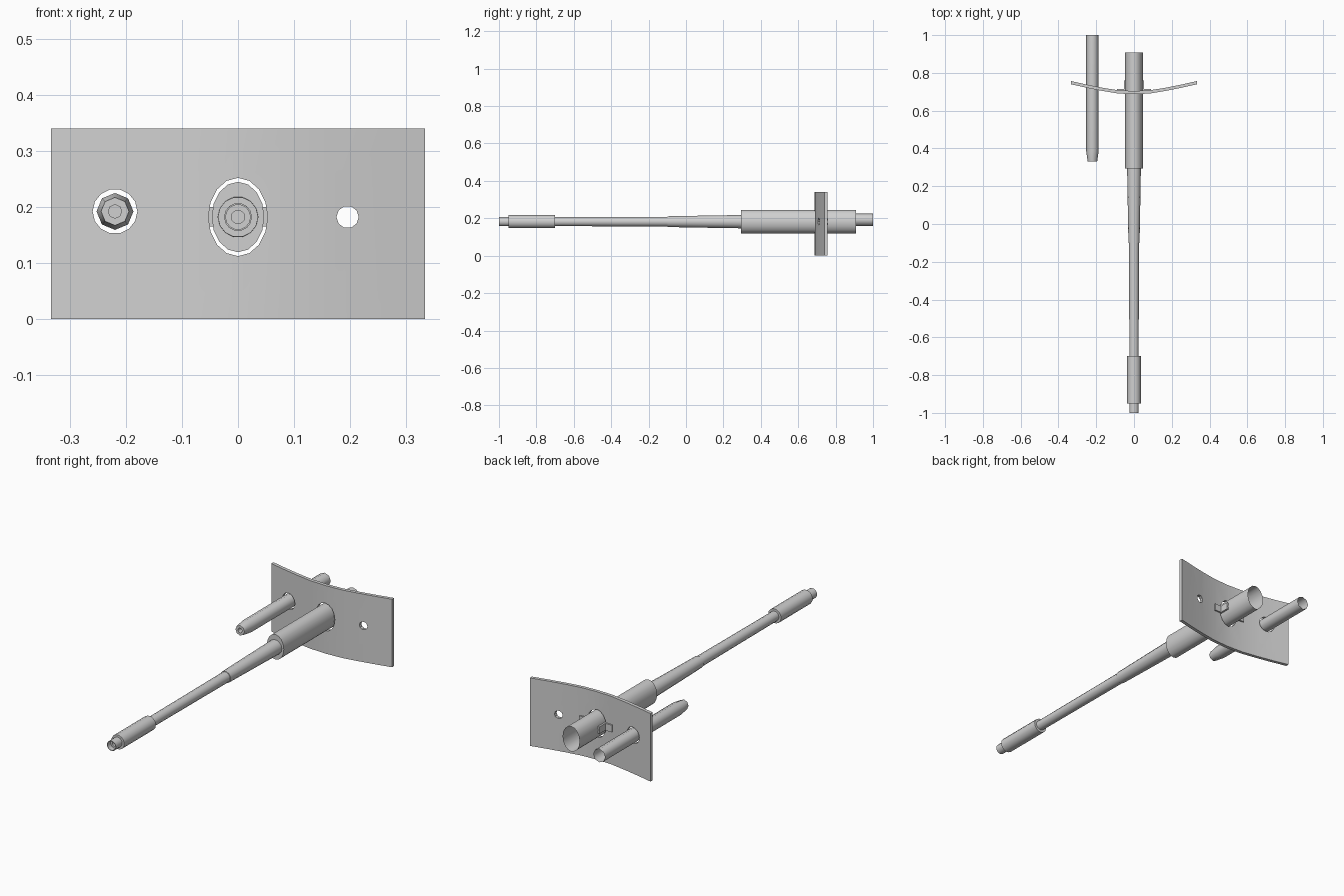
import bpy, bmesh, math

if "Cube" in bpy.data.objects:
    bpy.data.objects.remove(bpy.data.objects["Cube"])

grey = bpy.data.materials.new("light_steel_grey")
grey.diffuse_color = (0.63, 0.63, 0.63, 1)
grey.use_nodes = True
grey.node_tree.nodes["Principled BSDF"].inputs["Base Color"].default_value = grey.diffuse_color


def smooth(ob, angle):
    bpy.ops.object.select_all(action='DESELECT')
    ob.select_set(True)
    bpy.context.view_layer.objects.active = ob
    bpy.ops.object.shade_smooth_by_angle(angle=math.radians(angle))


def finish(name, bm, angle=35):
    bmesh.ops.recalc_face_normals(bm, faces=bm.faces)
    me = bpy.data.meshes.new(name)
    bm.to_mesh(me)
    bm.free()
    me.materials.append(grey)
    ob = bpy.data.objects.new(name, me)
    bpy.context.collection.objects.link(ob)
    smooth(ob, angle)
    return ob


def lathe(name, x, z, profile, sides, caps=(True, False), angle=35):
    """Tube along y; each profile point is (y, half width, half height)."""
    bm = bmesh.new()
    rings = []
    for y, rx, rz in profile:
        rings.append([bm.verts.new((x + rx * math.cos(2 * math.pi * i / sides), y,
                                    z + rz * math.sin(2 * math.pi * i / sides)))
                      for i in range(sides)])
    for a, b in zip(rings, rings[1:]):
        for i in range(sides):
            j = (i + 1) % sides
            bm.faces.new((a[i], a[j], b[j], b[i]))
    for ring, cap in zip((rings[0], rings[-1]), caps):
        if cap:
            bm.faces.new(ring)
    return finish(name, bm, angle)


def box(name, x0, x1, y0, y1, z0, z1):
    bm = bmesh.new()
    bmesh.ops.create_cube(bm, size=1)
    for v in bm.verts:
        v.co = ((x0 + x1) / 2 + v.co.x * (x1 - x0), (y0 + y1) / 2 + v.co.y * (y1 - y0),
                (z0 + z1) / 2 + v.co.z * (z1 - z0))
    return finish(name, bm)


GUN_Z = 0.182

# curved shield plate: bowed strip, extruded upward
half = [(0, 0.687), (0.085, 0.691), (0.17, 0.705), (0.25, 0.721), (0.334, 0.740)]
curve = [(-x, y) for x, y in half[:0:-1]] + half
outline = curve + [(x, y + 0.017) for x, y in reversed(curve)]
n, m = len(curve), len(outline)
bm = bmesh.new()
low = [bm.verts.new((x, y, 0)) for x, y in outline]
high = [bm.verts.new((x, y, 0.34)) for x, y in outline]
for i in range(m):
    j = (i + 1) % m
    bm.faces.new((low[i], low[j], high[j], high[i]))
for layer in (low, high):
    for i in range(n - 1):
        bm.faces.new((layer[i], layer[i + 1], layer[m - 2 - i], layer[m - 1 - i]))
plate = finish("shield_plate", bm)

# gun slot, side gun port and sight hole cut through the plate
for cx, cz, rx, rz, sides in ((0, GUN_Z, 0.053, 0.07, 16),
                              (-0.22, 0.192, 0.04, 0.04, 14),
                              (0.196, GUN_Z, 0.02, 0.02, 10)):
    cutter = lathe("hole_cutter", cx, cz, [(0.6, rx, rz), (0.85, rx, rz)], sides, (True, True))
    cutter.hide_render = True
    mod = plate.modifiers.new("hole", 'BOOLEAN')
    mod.operation, mod.solver, mod.object = 'DIFFERENCE', 'EXACT', cutter
    bpy.ops.object.select_all(action='DESELECT')
    plate.select_set(True)
    bpy.context.view_layer.objects.active = plate
    bpy.ops.object.modifier_apply(modifier=mod.name)
    bpy.data.objects.remove(cutter)
smooth(plate, 35)

# oval gun sleeve, open at the rear
lathe("gun_sleeve", 0, GUN_Z, [(0.295, 0.047, 0.063), (0.908, 0.047, 0.063)], 16)

# barrel with recessed muzzle, collar and step
steps = [(-0.93, 0.012), (-0.975, 0.012), (-0.975, 0.022), (-1.0, 0.022), (-1.0, 0.025),
         (-0.95, 0.025), (-0.95, 0.036), (-0.7, 0.036), (-0.7, 0.0245), (-0.1, 0.0265),
         (-0.1, 0.0295), (0.12, 0.0335), (0.3, 0.0365)]
lathe("gun_barrel", 0, GUN_Z, [(y, r, r) for y, r in steps], 14)

# smaller secondary gun with tapered nose, open at the rear
nose = [(0.38, 0.012), (0.33, 0.012), (0.33, 0.025), (0.385, 0.033), (1.0, 0.033)]
lathe("side_gun", -0.22, 0.192, [(y, r, r) for y, r in nose], 8, angle=46)

# pivot lugs joining the sleeve to the back of the plate
for s in (-1, 1):
    def lug(name, a, b, *rest):
        box(name, min(s * a, s * b), max(s * a, s * b), *rest)
    lug("lug_web", 0.044, 0.054, 0.695, 0.76, 0.165, 0.2)
    lug("lug_flange", 0.05, 0.09, 0.703, 0.715, 0.165, 0.2)
